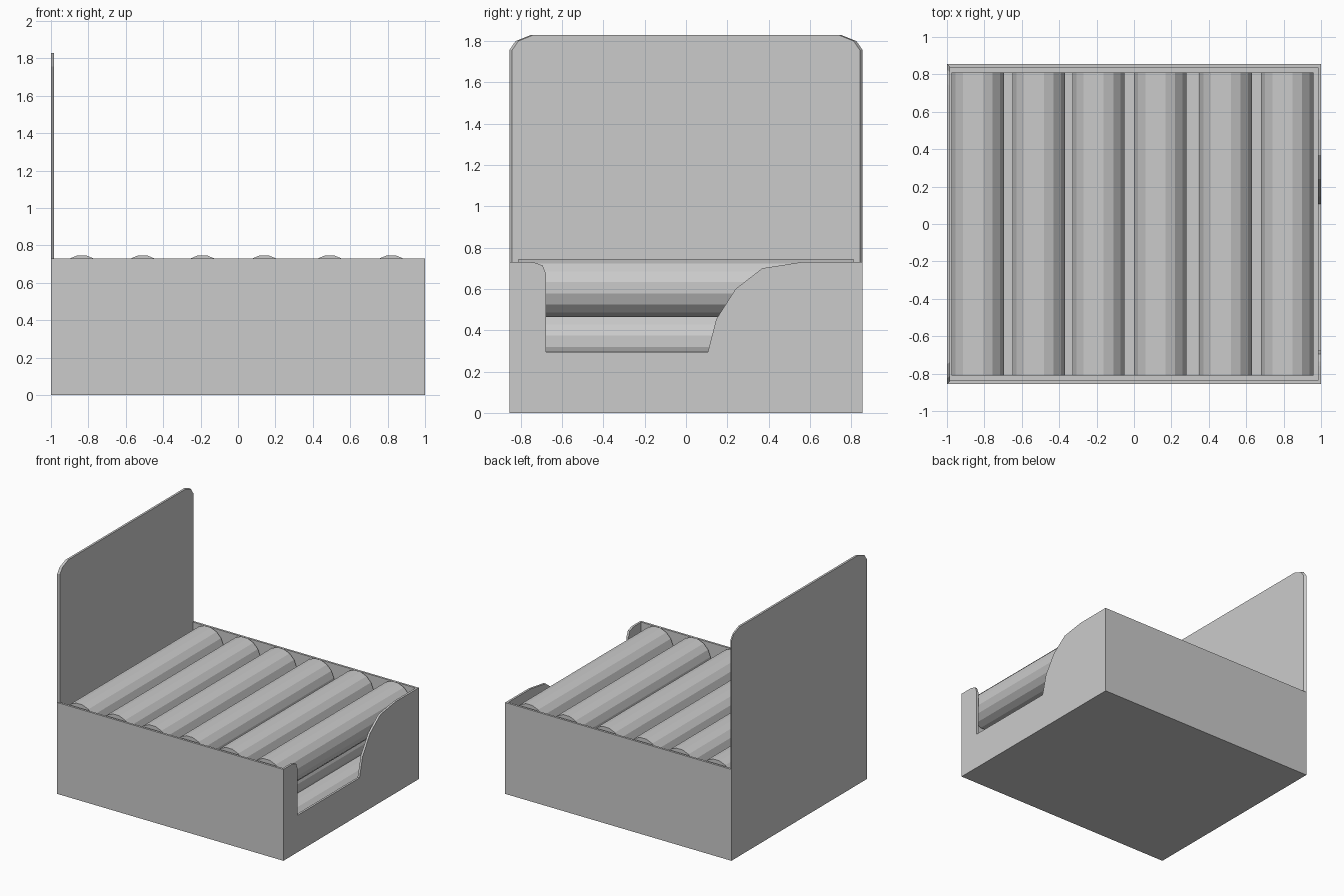
import bpy, bmesh, math

if "Cube" in bpy.data.objects:
    bpy.data.objects.remove(bpy.data.objects["Cube"])

T = 0.017            # card thickness
HX, HY, H = 1.0, 0.855, 0.73


def make(name, rings):
    """Closed solid between two matching loops of points."""
    bm = bmesh.new()
    a, b = [[bm.verts.new(p) for p in r] for r in rings]
    n = len(a)
    bm.faces.new(a)
    bm.faces.new(b[::-1])
    for i in range(n):
        j = (i + 1) % n
        bm.faces.new((a[j], a[i], b[i], b[j]))
    bmesh.ops.recalc_face_normals(bm, faces=bm.faces)
    me = bpy.data.meshes.new(name)
    bm.to_mesh(me)
    bm.free()
    ob = bpy.data.objects.new(name, me)
    bpy.context.collection.objects.link(ob)
    return ob


def box(name, x0, x1, y0, y1, z0, z1):
    loop = [(x0, y0), (x1, y0), (x1, y1), (x0, y1)]
    return make(name, [[(x, y, z) for x, y in loop] for z in (z0, z1)])


def panel(name, x0, x1, profile, inner=1.0):
    """Upright panel from a (y, z) outline; the inner face may be narrower."""
    return make(name, [[(x0, y, z) for y, z in profile],
                       [(x1, y * inner, z) for y, z in profile]])


def roll(name, x, z, r=0.1427, half=0.81, sides=16):
    pts = [(x + r * math.cos(a), z + r * math.sin(a))
           for a in (math.tau * (i + 0.5) / sides for i in range(sides))]
    return make(name, [[(px, y, pz) for px, pz in pts] for y in (-half, half)])


# Tray floor and long walls
box("tray_floor", -HX + T, HX - T, -HY + T, HY - T, 0, T)
box("side_wall_front", -HX + T, HX - T, -HY, -HY + T, 0, H)
box("side_wall_back", -HX + T, HX - T, HY - T, HY, 0, H)

# Tall display panel with clipped corners, bevelled towards the tray
half = [(HY, H), (HY, 1.757), (0.825, 1.80), (0.75, 1.83)]
panel("display_panel", -HX, -HX + T, half + [(-y, z) for y, z in half[::-1]], 0.984)
box("display_panel_base", -HX, -HX + T, -HY, HY, 0, H)

# End panel with dispensing cutout
panel("cutout_panel", HX - T, HX, [
    (-HY, 0), (HY, 0), (HY, H), (0.56, H), (0.369, 0.70), (0.24, 0.60),
    (0.146, 0.453), (0.106, 0.295), (-0.677, 0.295), (-0.677, 0.67),
    (-0.694, 0.714), (-0.735, H - 0.002), (-0.76, H), (-HY, H)])

# Rolls stacked in nested layers
top = [-0.835, -0.51, -0.19, 0.14, 0.49, 0.82]
mid = [(a + b) / 2 for a, b in zip(top, top[1:])]
for layer, xs, z in (("top", top, 0.605), ("middle", mid, 0.348), ("bottom", top, 0.16)):
    for i, x in enumerate(xs):
        roll(f"{layer}_roll_{i + 1}", x, z)
